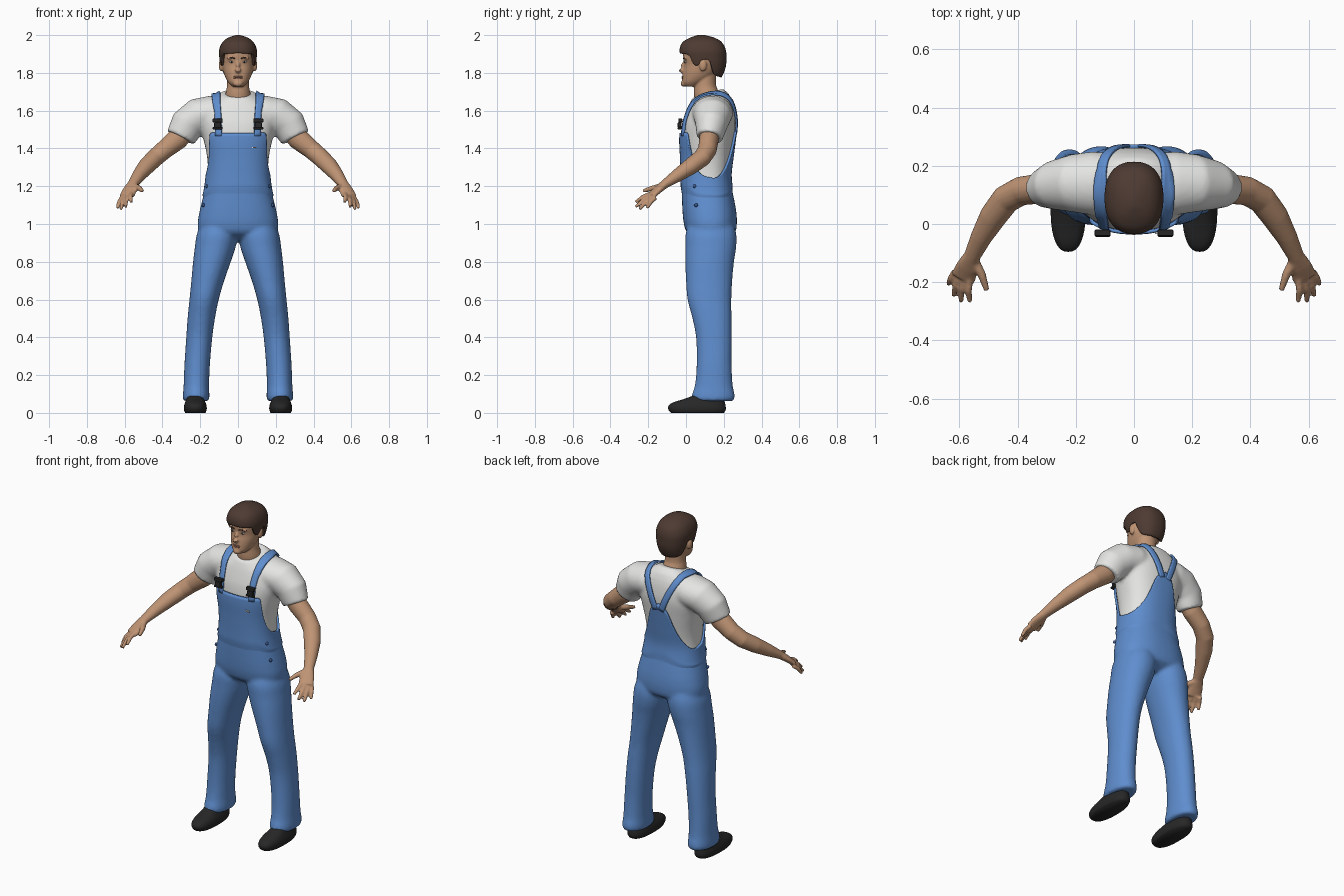
import bpy, bmesh, math
from mathutils import Vector, Matrix

if "Cube" in bpy.data.objects:
    bpy.data.objects.remove(bpy.data.objects["Cube"])


def material(name, rgb):
    m = bpy.data.materials.new(name)
    m.use_nodes = True
    m.diffuse_color = (*rgb, 1)
    m.node_tree.nodes["Principled BSDF"].inputs["Base Color"].default_value = (*rgb, 1)
    return m


DENIM = material("denim blue", (.115, .27, .62))
BUTTON = material("dark blue", (.04, .1, .28))
WHITE = material("shirt white", (.78, .78, .77))
SKIN = material("skin", (.52, .295, .175))
LIP = material("lip", (.4, .19, .13))
HAIR = material("brown hair", (.075, .043, .032))
BLACK = material("shoe black", (.02, .02, .021))


def sample(table, z):
    """Smoothly interpolate the rows of a table by their first column."""
    n = len(table)
    z = min(max(z, table[0][0]), table[-1][0])
    i = max(j for j in range(n - 1) if table[j][0] <= z)
    a, b = table[i], table[i + 1]
    h = b[0] - a[0]
    u = (z - a[0]) / h

    def slope(j, c):
        p, q = table[max(j - 1, 0)], table[min(j + 1, n - 1)]
        return (q[c] - p[c]) / (q[0] - p[0])
    out = [z]
    for c in range(1, len(a)):
        out.append((2*u**3 - 3*u*u + 1) * a[c] + (3*u*u - 2*u**3) * b[c]
                   + h * ((u**3 - 2*u*u + u) * slope(i, c) + (u**3 - u*u) * slope(i + 1, c)))
    return out


def point(row, t, grow=0, p=.85):
    """Point on a rounded section (z, x0, x1, y0, y1, tilt); angle 0 is the front."""
    z, x0, x1, y0, y1 = row[:5]
    s, c = math.sin(t), -math.cos(t)
    x = (x0 + x1) / 2 + ((x1 - x0) / 2 + grow) * math.copysign(abs(s) ** p, s)
    dy = ((y1 - y0) / 2 + grow) * math.copysign(abs(c) ** p, c)
    tilt = row[5] if len(row) > 5 else 0
    return Vector((x, (y0 + y1) / 2 + dy, z + tilt * dy))


def skin_rings(bm, rings, caps=(True, True)):
    vs = [[bm.verts.new(p) for p in r] for r in rings]
    for a, b in zip(vs, vs[1:]):
        for k in range(len(a)):
            m = (k + 1) % len(a)
            bm.faces.new((a[k], a[m], b[m], b[k]))
    if caps[0]:
        bm.faces.new(vs[0][::-1])
    if caps[1]:
        bm.faces.new(vs[-1])


def angles(n):
    return [2 * math.pi * k / n for k in range(n)]


def loft(bm, table, z0, z1, steps=24, grow=0, side=1, p=.85):
    rings = []
    for i in range(steps + 1):
        row = sample(table, z0 + (z1 - z0) * i / steps)
        rings.append([point(row, t, grow, p) * Vector((1, 1, 1)) for t in angles(40)])
    skin_rings(bm, [[Vector((q.x * side, q.y, q.z)) for q in r] for r in rings])


def tube(bm, pts, side=1, n=16):
    """Tube through (x, y, z, half width, half depth) points."""
    cs = [Vector(p[:3]) for p in pts]
    rings = []
    for i, p in enumerate(pts):
        d = (cs[min(i + 1, len(cs) - 1)] - cs[max(i - 1, 0)]).normalized()
        u = d.cross(Vector((0, 0, 1))).normalized()
        v = u.cross(d)
        ring = [cs[i] + u * math.cos(t) * p[3] + v * math.sin(t) * p[-1] for t in angles(n)]
        rings.append([Vector((q.x * side, q.y, q.z)) for q in ring])
    skin_rings(bm, rings)


def ball(bm, loc, size):
    bmesh.ops.create_uvsphere(bm, u_segments=16, v_segments=10, radius=1,
                              matrix=Matrix.LocRotScale(Vector(loc), None, Vector(size)))


def block(bm, loc, size):
    bmesh.ops.create_cube(bm, size=1, matrix=Matrix.LocRotScale(Vector(loc), None, Vector(size)))


def finish(name, bm, mat, voxel=0, smooth=0, flat=False):
    bmesh.ops.recalc_face_normals(bm, faces=bm.faces[:])
    me = bpy.data.meshes.new(name)
    bm.to_mesh(me)
    bm.free()
    me.materials.append(mat)
    me.polygons.foreach_set("use_smooth", [not flat] * len(me.polygons))
    ob = bpy.data.objects.new(name, me)
    bpy.context.scene.collection.objects.link(ob)
    if voxel:
        r = ob.modifiers.new("blend", "REMESH")
        r.mode, r.voxel_size, r.use_smooth_shade = "VOXEL", voxel, True
        s = ob.modifiers.new("soften", "SMOOTH")
        s.factor, s.iterations = .5, smooth
    return ob


def symmetric(rows):
    return [(r[0], -r[1], *r[1:], *([0] if len(r) < 5 else [])) for r in rows]


def shell(name, table, edge, start, mat, steps, thick, cap, grow):
    """Open surface between height start and an edge height that varies round the body."""
    bm = bmesh.new()
    rings = []
    for i in range(steps + 1):
        f = i / steps
        ring = []
        for t in angles(96):
            z = sample(edge, min(t, 2 * math.pi - t))[1]
            ring.append(point(sample(table, start + (z - start) * f), t, grow * min(1, .2 + f * 4)))
        rings.append(ring)
    skin_rings(bm, rings, (cap, False))
    ob = finish(name, bm, mat)
    s = ob.modifiers.new("thickness", "SOLIDIFY")
    s.thickness, s.offset = thick, -1
    return ob


# Torso: height, half width, front, back, optional tilt
body = symmetric([(.915, .1, .07, .19), (.95, .19, .015, .25), (1, .206, -.004, .262),
                  (1.06, .198, -.011, .26), (1.12, .184, -.014, .25), (1.18, .17, -.016, .238),
                  (1.26, .16, -.017, .23), (1.35, .163, -.02, .24), (1.45, .183, -.024, .253),
                  (1.53, .2, -.016, .262), (1.59, .195, .002, .258), (1.64, .165, .016, .245, .1),
                  (1.675, .115, .026, .22, .25), (1.692, .084, .034, .196, .3)])

# Shirt with sleeves
bm = bmesh.new()
loft(bm, body, 1.08, 1.692)
for s in (1, -1):
    tube(bm, [(.06, .14, 1.585, .1, .09), (.14, .14, 1.588, .11, .092), (.21, .14, 1.572, .1, .096),
              (.27, .134, 1.525, .085, .092), (.304, .125, 1.457, .068, .08)], s, 24)
shirt = finish("shirt", bm, WHITE, .01, 5)

# Trousers
leg = [(.062, .155, .288, .04, .25), (.085, .153, .29, .03, .258), (.14, .155, .286, .048, .246),
       (.25, .151, .282, .058, .24), (.4, .138, .272, .055, .24), (.5, .124, .265, .036, .239),
       (.6, .104, .255, .01, .238), (.7, .075, .245, .002, .243), (.8, .04, .236, -.002, .252),
       (.88, .014, .226, -.002, .264), (.95, .003, .215, .0, .264), (1.03, .02, .18, .03, .24)]
bm = bmesh.new()
loft(bm, body, .915, 1.21, 16, .007)
for s in (1, -1):
    loft(bm, leg, .062, 1.03, 40, .002, s, .95)
finish("overall_trousers", bm, DENIM, .01, 6)

# Bib, curving low under the arms and rising to a point at the back
bib_edge = [(0, 1.482), (.5, 1.482), (.76, 1.48), (.84, 1.45), (1, 1.37), (1.25, 1.29), (1.6, 1.25),
            (2, 1.25), (2.4, 1.3), (2.7, 1.38), (2.95, 1.48), (3.15, 1.52)]
shell("overall_bib", body, bib_edge, 1.13, DENIM, 20, .012, False, .012)

# Straps laid over the shoulders
strap = [(.108, -.03, 1.465), (.11, -.02, 1.56), (.115, .03, 1.65), (.12, .09, 1.7), (.116, .16, 1.7),
         (.092, .23, 1.65), (.056, .265, 1.57), (.02, .27, 1.48)]
strap_table = [(i, *p) for i, p in enumerate(strap)]
for s, label in ((1, "left"), (-1, "right")):
    bm = bmesh.new()
    line = [Vector(sample(strap_table, i * 7 / 40)[1:]) for i in range(41)]
    rows = []
    for i, p in enumerate(line):
        d = line[min(i + 1, 40)] - line[max(i - 1, 0)]
        w = d.cross(p - Vector((.09, .125, 1.5))).normalized() * .019
        rows.append([bm.verts.new(((p.x + w.x * k) * s, p.y + w.y * k, p.z + w.z * k))
                     for k in (-1, -.33, .33, 1)])
    for a, b in zip(rows, rows[1:]):
        for k in range(3):
            bm.faces.new((a[k], a[k + 1], b[k + 1], b[k]))
    ob = finish(label + "_strap", bm, DENIM)
    w = ob.modifiers.new("lay", "SHRINKWRAP")
    w.target, w.wrap_mode, w.offset = shirt, "ABOVE_SURFACE", .009
    t = ob.modifiers.new("thickness", "SOLIDIFY")
    t.thickness, t.offset = .01, 0

    # Buckle and side buttons
    bm = bmesh.new()
    block(bm, (s * .108, -.03, 1.548), (.054, .022, .02))
    block(bm, (s * .108, -.034, 1.524), (.036, .02, .03))
    block(bm, (s * .108, -.034, 1.507), (.054, .02, .012))
    ob = finish(label + "_buckle", bm, BLACK, flat=True)
    b = ob.modifiers.new("bevel", "BEVEL")
    b.width, b.segments = .004, 2
    bm = bmesh.new()
    for z in (1.2, 1.1):
        q = point(sample(body, z), 1.15, .01)
        ball(bm, (s * q.x, q.y, z), (.008, .01, .01))
    finish(label + "_side_buttons", bm, BUTTON)

    # Arm, palm and fingers
    bm = bmesh.new()
    tube(bm, [(.25, .13, 1.53, .05, .055), (.32, .122, 1.45, .052, .058), (.39, .113, 1.393, .05, .05),
              (.44, .085, 1.35, .05, .047), (.485, .025, 1.305, .047, .044),
              (.525, -.045, 1.257, .037, .035), (.556, -.11, 1.213, .029, .024),
              (.572, -.148, 1.182, .04, .02), (.588, -.185, 1.148, .044, .016)], s)
    base, across = Vector((.565, -.185, 1.16)), Vector((.047, .024, -.02))
    for k, tip in enumerate([(.565, -.267, 1.115), (.595, -.267, 1.09), (.62, -.247, 1.078),
                             (.638, -.207, 1.083)]):
        a = base + across * k / 3
        mid = (a + Vector(tip)) / 2 + Vector((.004, -.002, .006))
        tube(bm, [(*a, .013), (*mid, .012), (*tip, .009)], s, 10)
    tube(bm, [(.55, -.125, 1.2, .018), (.523, -.175, 1.19, .015), (.506, -.228, 1.175, .01)], s, 10)
    finish(label + "_arm", bm, SKIN, .006, 3)

    # Shoe
    shoe = [(0, .172, .28, -.08, .2), (.015, .166, .286, -.092, .21), (.035, .166, .286, -.094, .21),
            (.055, .172, .28, -.07, .206), (.072, .18, .274, -.015, .202), (.1, .188, .266, .06, .2)]
    bm = bmesh.new()
    loft(bm, shoe, 0, .1, 14, 0, s, .82)
    finish(label + "_shoe", bm, BLACK)

# Head with neck, nose and ears
head = symmetric([(1.728, .03, -.005, .06), (1.745, .048, -.02, .09), (1.775, .066, -.02, .14),
                  (1.81, .078, -.016, .17), (1.845, .084, -.01, .19), (1.875, .087, -.014, .2),
                  (1.91, .088, -.014, .2), (1.95, .07, .005, .18), (1.98, .03, .04, .13)])
neck = symmetric([(1.62, .07, .05, .19), (1.69, .066, .042, .178), (1.73, .058, .044, .16),
                  (1.8, .058, .05, .16)])
bm = bmesh.new()
loft(bm, head, 1.728, 1.98, p=.95)
loft(bm, neck, 1.62, 1.8, 10, p=1)
tube(bm, [(0, .0, 1.865, .009), (0, -.02, 1.835, .011), (0, -.027, 1.818, .017), (0, -.01, 1.802, .012)])
ball(bm, (0, -.014, 1.743), (.024, .014, .016))
for s in (1, -1):
    ball(bm, (s * .09, .09, 1.84), (.012, .02, .032))
    ball(bm, (s * .034, -.002, 1.878), (.026, .01, .008))
finish("head", bm, SKIN, .005, 4)

# Hair cap with fringe, sideburns and nape
hair = symmetric([(1.76, .066, .02, .178), (1.8, .083, .0, .2), (1.84, .093, -.014, .212),
                  (1.88, .099, -.026, .214), (1.92, .1, -.034, .211), (1.96, .084, -.02, .192),
                  (1.985, .055, .018, .155), (2, .012, .06, .1)])
hairline = [(0, 1.905), (.6, 1.9), (.95, 1.893), (1.1, 1.848), (1.32, 1.84), (1.48, 1.866),
            (1.75, 1.866), (1.87, 1.82), (2.1, 1.788), (3.15, 1.775)]
shell("hair", hair, hairline, 2, HAIR, 20, .018, True, 0)

# Facial details
whites, irises, brows = bmesh.new(), bmesh.new(), bmesh.new()
for s in (1, -1):
    ball(whites, (s * .034, -.003, 1.858), (.013, .006, .005))
    ball(irises, (s * .034, -.007, 1.858), (.005, .003, .005))
    tube(brows, [(s * .015, -.013, 1.876, .003), (s * .034, -.011, 1.881, .004), (s * .054, -.002, 1.876, .003)])
finish("eyes", whites, WHITE)
finish("irises", irises, BLACK)
finish("eyebrows", brows, HAIR)
bm = bmesh.new()
for z in (1.78, 1.773):
    ball(bm, (0, -.016, z), (.024, .007, .0045))
finish("lips", bm, LIP)

# Small tag on the bib
bm = bmesh.new()
block(bm, (.085, -.03, 1.405), (.024, .008, .007))
finish("bib_tag", bm, WHITE, flat=True)
